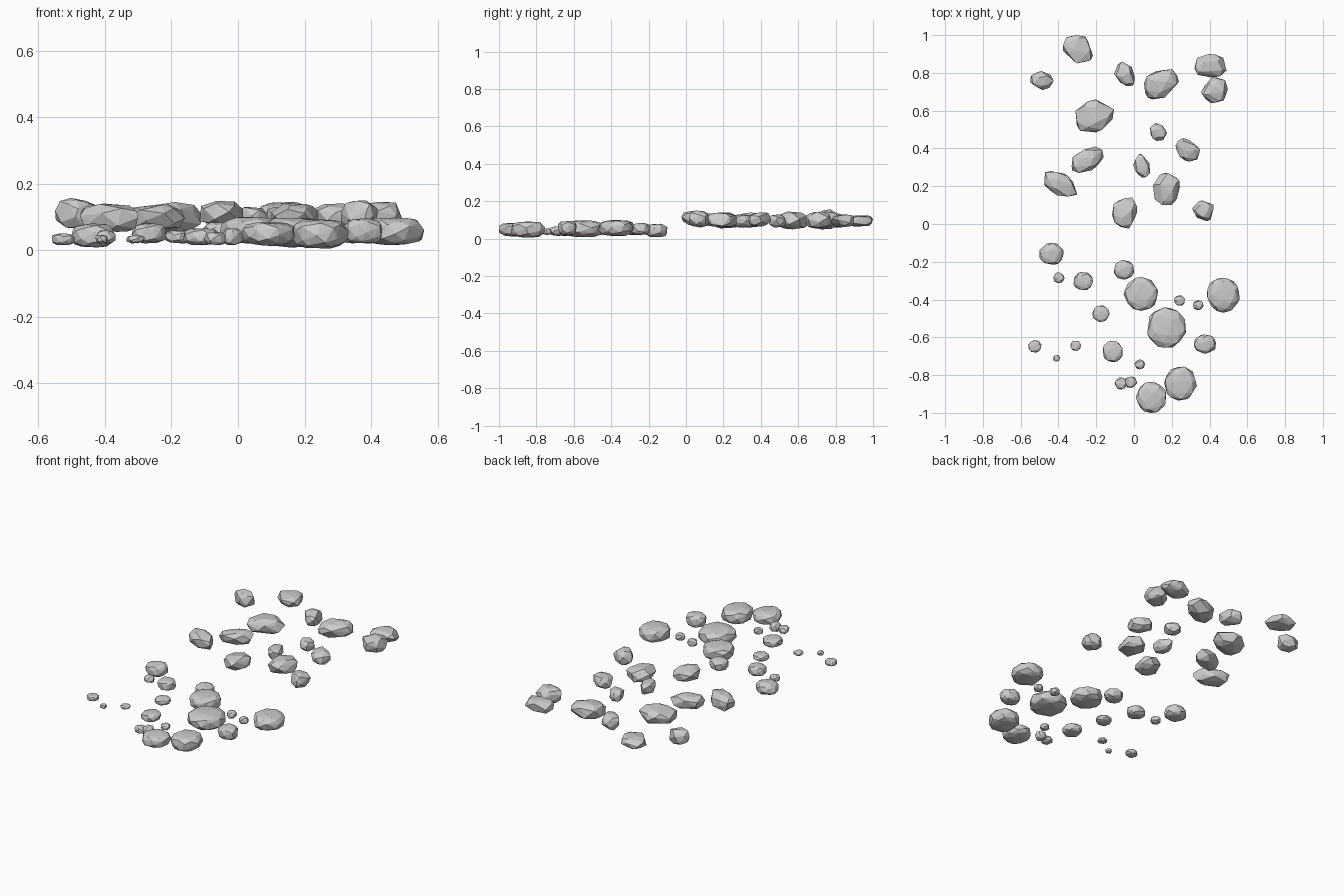
import bpy, bmesh, math, random
from mathutils import Vector


def rock(name, lo, hi, seed, points, box, rough, skew=0.0):
    """Faceted stone: hull of scattered points on a boxy ball, fitted to a bounding box."""
    rnd = random.Random(seed)
    spin = rnd.uniform(0, math.tau)
    co = []
    for i in range(points):
        z = 1 - 2 * (i + 0.5) / points
        a = i * 2.39996 + spin + rnd.uniform(-rough, rough) * 2
        r = math.sqrt(1 - z * z)
        d = Vector((r * math.cos(a), r * math.sin(a), z))
        # push sides out and flatten top and bottom
        r2 = r ** box
        k = (r2 / r) * rnd.uniform(1 - rough, 1)
        v = Vector((d.x * k, d.y * k,
                    math.copysign(abs(z) ** box, z) * rnd.uniform(1 - rough, 1)))
        v.x += skew * v.y
        co.append(v)
    mn = [min(v[k] for v in co) for k in range(3)]
    mx = [max(v[k] for v in co) for k in range(3)]
    bm = bmesh.new()
    for v in co:
        bm.verts.new([lo[k] + (v[k] - mn[k]) / (mx[k] - mn[k]) * (hi[k] - lo[k])
                      for k in range(3)])
    res = bmesh.ops.convex_hull(bm, input=bm.verts)
    loose = [v for v in bm.verts if not v.link_faces]
    bmesh.ops.delete(bm, geom=loose, context='VERTS')
    bmesh.ops.recalc_face_normals(bm, faces=bm.faces)
    me = bpy.data.meshes.new(name)
    bm.to_mesh(me)
    bm.free()
    ob = bpy.data.objects.new(name, me)
    bpy.context.collection.objects.link(ob)
    return ob


# Angular boulders at the back: x min, x max, y min, y max, z min, z max, skew
boulders = [
    (-.376, -.217, .85, 1.0, .065, .125, -.2),
    (-.55, -.425, .71, .81, .065, .157, 0),
    (-.106, .005, .73, .86, .06, .14, -.3),
    (.053, .238, .66, .82, .05, .145, .3),
    (.32, .49, .775, .90, .06, .13, 0),
    (.354, .497, .64, .78, .055, .145, .1),
    (-.31, -.106, .485, .66, .05, .145, .2),
    (.085, .175, .44, .535, .06, .13, -.1),
    (.22, .35, .33, .455, .065, .14, -.4),
    (-.33, -.16, .27, .41, .06, .14, .4),
    (-.005, .085, .245, .37, .06, .13, -.2),
    (-.476, -.30, .145, .28, .055, .14, -.5),
    (.10, .243, .10, .27, .06, .14, 0),
    (-.116, .016, -.025, .14, .07, .148, .1),
    (.31, .42, .015, .125, .06, .15, -.1),
]
for i, (x0, x1, y0, y1, z0, z1, s) in enumerate(boulders):
    rock(f"angular_boulder_{i + 1}", (x0, y0, z0), (x1, y1, z1), 40 + i, 26, .75, .2, s)

# Rounded flat stones at the front: x min, x max, y min, y max, z min, z max
stones = [
    (-.50, -.373, -.215, -.10, .008, .08),
    (-.32, -.217, -.35, -.255, .02, .08),
    (-.105, 0, -.295, -.19, .02, .085),
    (-.055, .127, -.46, -.28, .02, .10),
    (.385, .56, -.47, -.285, .015, .097),
    (-.22, -.13, -.52, -.43, .02, .06),
    (.07, .275, -.655, -.44, .008, .097),
    (.317, .434, -.685, -.585, .02, .095),
    (-.56, -.49, -.68, -.615, .015, .05),
    (-.165, -.06, -.73, -.62, .015, .065),
    (.01, .17, -1.0, -.835, .012, .085),
    (.16, .333, -.935, -.755, .005, .092),
]
for i, (x0, x1, y0, y1, z0, z1) in enumerate(stones):
    rock(f"flat_stone_{i + 1}", (x0, y0, z0), (x1, y1, z1), 80 + i, 40, .65, .09)

# Small pebbles between them: x, y, radius, z min, z max
pebbles = [
    (-.398, -.285, .03, .02, .06),
    (.24, -.405, .029, .02, .06),
    (.34, -.43, .028, .02, .06),
    (-.41, -.71, .019, .02, .045),
    (-.308, -.645, .028, .02, .045),
    (.03, -.743, .028, .02, .055),
    (-.068, -.845, .034, .015, .055),
    (-.015, -.838, .032, .015, .065),
]
for i, (x, y, r, z0, z1) in enumerate(pebbles):
    rock(f"pebble_{i + 1}", (x - r, y - r * .95, z0), (x + r, y + r * .95, z1),
         120 + i, 26, .7, .12)
